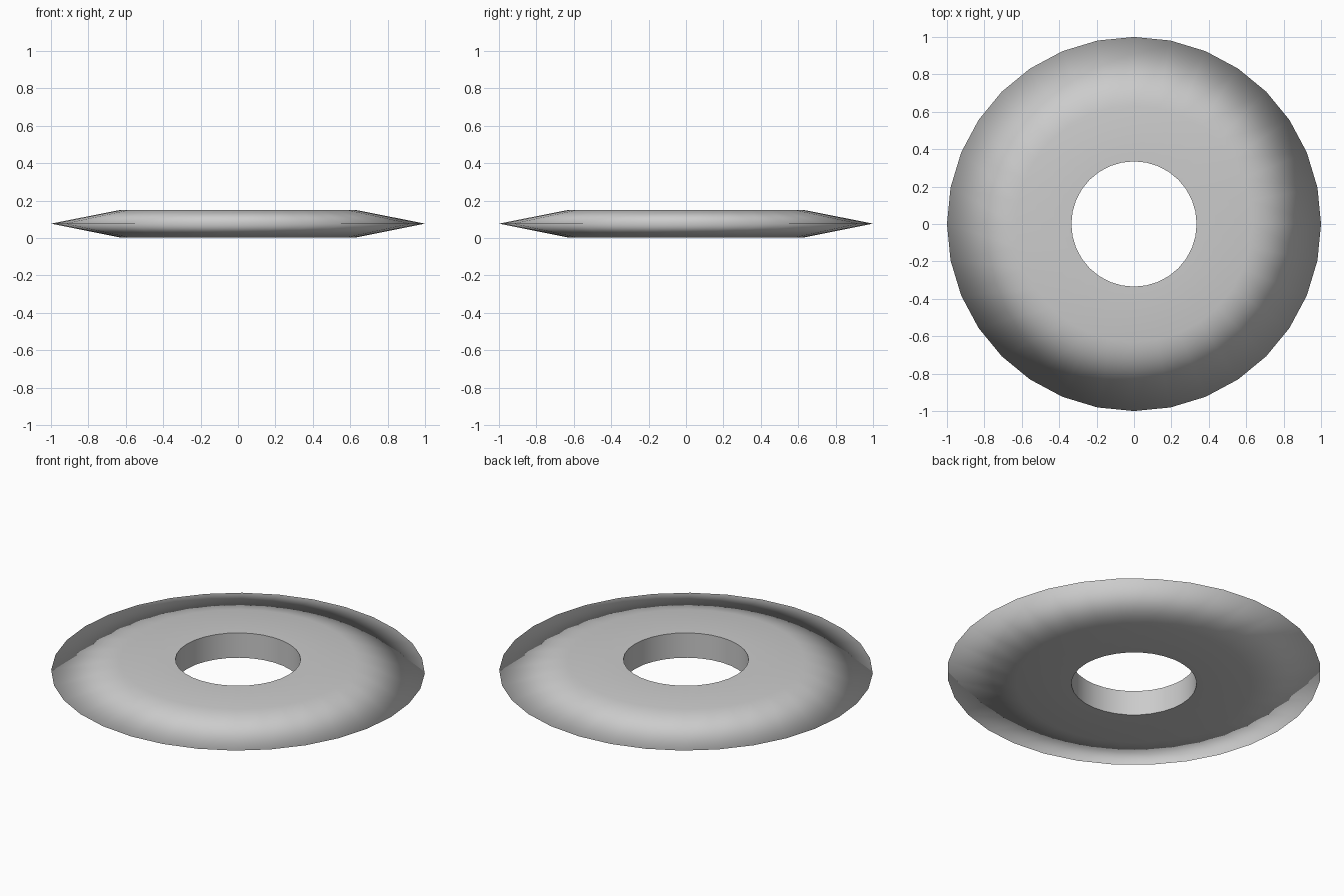
import bpy, bmesh
from math import cos, sin, tau

if "Cube" in bpy.data.objects:
    bpy.data.objects.remove(bpy.data.objects["Cube"])

SIDES = 32
HOLE_R = 0.335
# Ring cross-section (radius, height): hole wall, flat faces, knife-edge rim
PROFILE = [(HOLE_R, 0.003), (0.63, 0.003), (1.0, 0.077), (0.63, 0.15), (HOLE_R, 0.15)]

bm = bmesh.new()
rings = [[bm.verts.new((r * cos(tau * i / SIDES), r * sin(tau * i / SIDES), z))
          for i in range(SIDES)] for r, z in PROFILE]
for k, a in enumerate(rings):
    b = rings[(k + 1) % len(rings)]
    for i in range(SIDES):
        j = (i + 1) % SIDES
        bm.faces.new((a[i], a[j], b[j], b[i])).smooth = True
bmesh.ops.recalc_face_normals(bm, faces=bm.faces)

# Crisp hole edges, soft shading across the outer rim
for ring in (rings[0], rings[-1]):
    for i in range(SIDES):
        bm.edges.get((ring[i], ring[(i + 1) % SIDES])).smooth = False

mesh = bpy.data.meshes.new("throwing_ring")
bm.to_mesh(mesh)
bm.free()
bpy.context.collection.objects.link(bpy.data.objects.new("throwing_ring", mesh))
